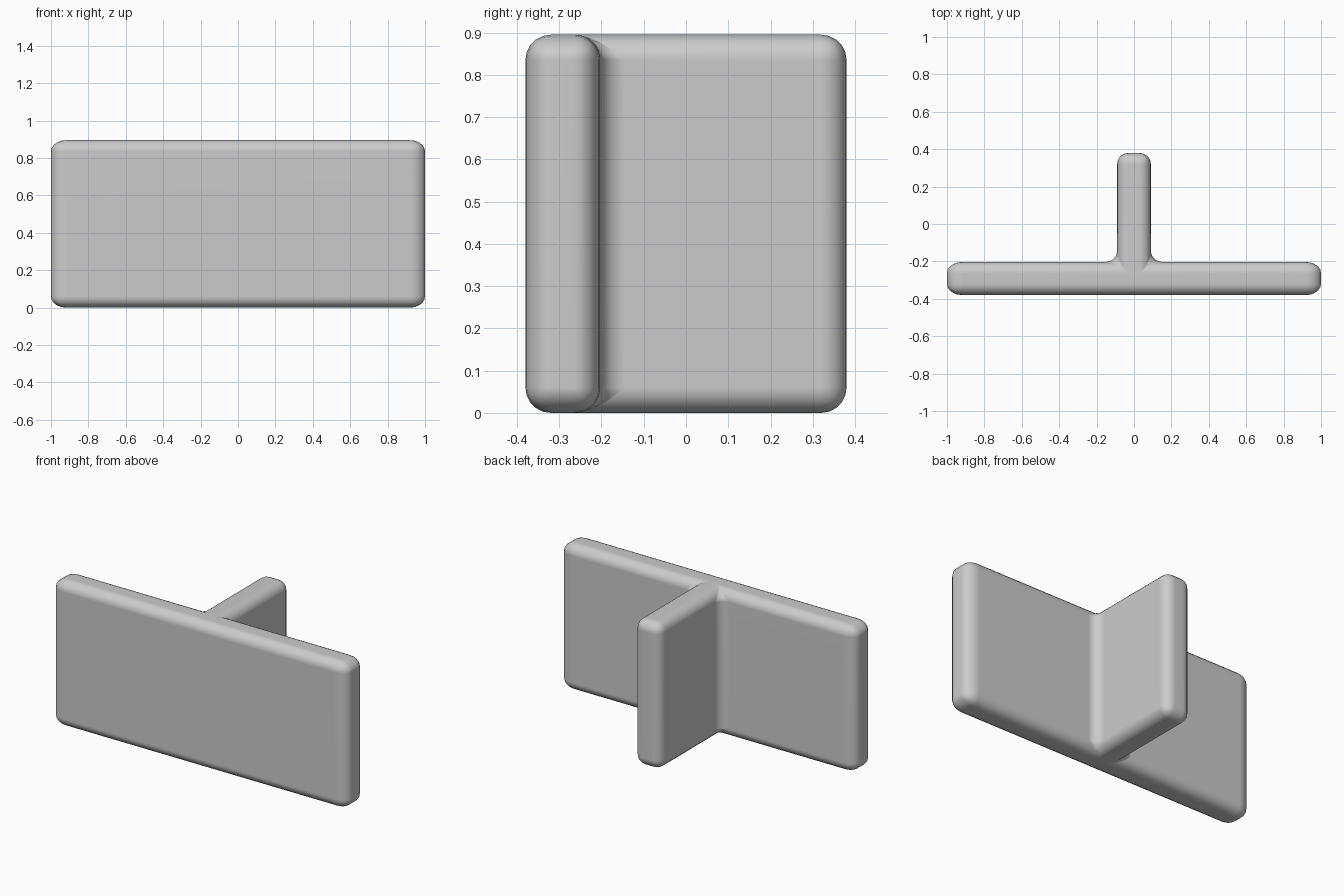
import bpy, bmesh

if "Cube" in bpy.data.objects:
    bpy.data.objects.remove(bpy.data.objects["Cube"])

HEIGHT, HALF_T, R = 0.895, 0.09, 0.06
Y0, Y1, Y2 = -0.38, -0.203, 0.38

# T-shaped outline seen from above: right half, then mirrored
half = [(1, Y0), (1, Y1), (HALF_T, Y1), (HALF_T, Y2)]
outline = half + [(-x, y) for x, y in reversed(half)]

# Extrude the outline upwards
bm = bmesh.new()
base = bm.faces.new([bm.verts.new((x, y, 0)) for x, y in outline])
top = bmesh.ops.extrude_face_region(bm, geom=[base])["geom"]
bmesh.ops.translate(bm, vec=(0, 0, HEIGHT),
                    verts=[v for v in top if isinstance(v, bmesh.types.BMVert)])
bmesh.ops.recalc_face_normals(bm, faces=bm.faces)

# Round every edge, including the inner fillets
bmesh.ops.bevel(bm, geom=bm.edges[:], offset=R, offset_type='OFFSET',
                segments=5, profile=0.5, affect='EDGES', clamp_overlap=True)

# Lengthen the rounding at the two plate ends
for v in bm.verts:
    if abs(v.co.x) > 0.9:
        s = 1 if v.co.x > 0 else -1
        v.co.x = s * (1 - (1 - abs(v.co.x)) * 1.35)

mesh = bpy.data.meshes.new("t_bracket")
bm.to_mesh(mesh)
bm.free()
bracket = bpy.data.objects.new("t_bracket", mesh)
bpy.context.collection.objects.link(bracket)

# Smooth shading with flat main faces
mesh.shade_smooth()
normals = bracket.modifiers.new("weighted_normals", 'WEIGHTED_NORMAL')
normals.keep_sharp = True
